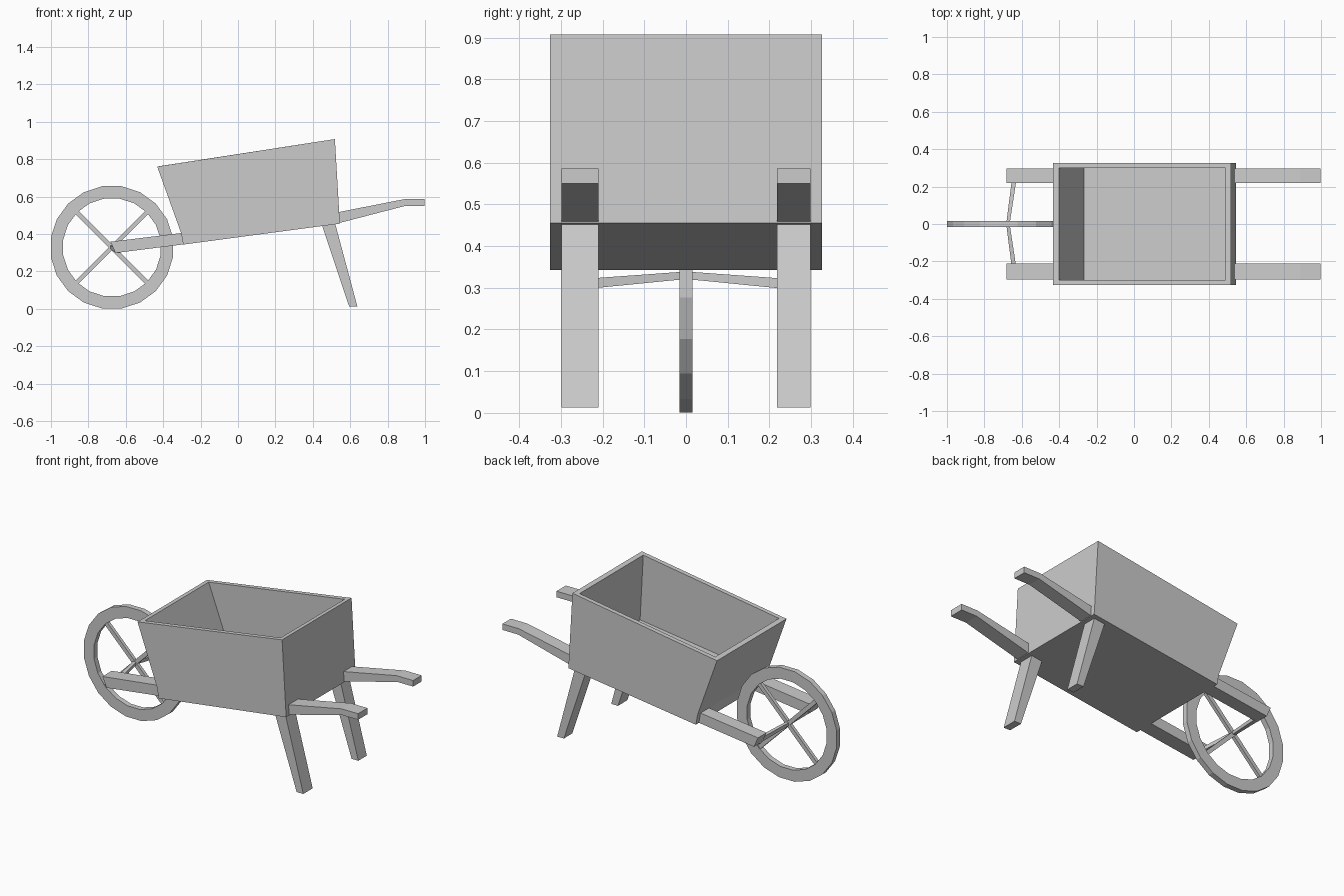
import bpy, bmesh
from math import cos, sin, pi
from mathutils import Vector

if "Cube" in bpy.data.objects:
    bpy.data.objects.remove(bpy.data.objects["Cube"])


def loft(name, rings, cap=True, closed=False):
    """Skin a list of equal-length point rings into one mesh object."""
    bm = bmesh.new()
    vs = [[bm.verts.new(p) for p in r] for r in rings]
    n = len(rings[0])
    pairs = list(zip(vs, vs[1:])) + ([(vs[-1], vs[0])] if closed else [])
    for a, b in pairs:
        for i in range(n):
            j = (i + 1) % n
            bm.faces.new((a[i], a[j], b[j], b[i]))
    if cap and not closed:
        bm.faces.new(vs[0])
        bm.faces.new(vs[-1])
    bmesh.ops.recalc_face_normals(bm, faces=bm.faces[:])
    me = bpy.data.meshes.new(name)
    bm.to_mesh(me)
    bm.free()
    ob = bpy.data.objects.new(name, me)
    bpy.context.collection.objects.link(ob)
    return ob


def prism(name, profile, y0, y1):
    """Extrude an xz profile between two y values."""
    return loft(name, [[(x, y, z) for x, z in profile] for y in (y0, y1)])


def tray_ring(left, right, half):
    (xl, zl), (xr, zr) = left, right
    return [(xl, -half, zl), (xr, -half, zr), (xr, half, zr), (xl, half, zl)]


# Tray: outside from the floor up to the rim, then down the inside
loft("tray", [
    tray_ring((-0.293, 0.343), (0.545, 0.455), 0.326),
    tray_ring((-0.304, 0.404), (0.541, 0.515), 0.326),
    tray_ring((-0.432, 0.76), (0.518, 0.907), 0.326),
    tray_ring((-0.402, 0.765), (0.490, 0.902), 0.299),
    tray_ring((-0.268, 0.408), (0.511, 0.512), 0.299),
])

# Wheel rim: square section swept round a 20-sided circle
WX, WZ, SIDES = -0.674, 0.328, 20
rings = []
for k in range(SIDES):
    a = 2 * pi * (k + 0.5) / SIDES
    rings.append([(WX + r * cos(a), y, WZ + r * sin(a))
                  for r, y in ((0.331, -0.016), (0.331, 0.016), (0.264, 0.016), (0.264, -0.016))])
loft("wheel_rim", rings, closed=True)

# Two crossed spokes
for name, a in (("spoke_rising", pi / 4), ("spoke_falling", -pi / 4)):
    d, n = Vector((cos(a), sin(a))), Vector((-sin(a), cos(a)))
    c = Vector((WX, WZ))
    prism(name, [c + d * s * 0.268 + n * t * 0.012
                 for s, t in ((-1, -1), (1, -1), (1, 1), (-1, 1))], -0.01, 0.01)

# Parts repeated on both sides
for side, y0, y1 in (("right", -0.298, -0.21), ("left", 0.218, 0.298)):
    prism(side + "_wheel_arm",
          [(-0.682, 0.358), (-0.30, 0.405), (-0.293, 0.344), (-0.655, 0.298)], y0, y1)
    prism(side + "_handle",
          [(0.54, 0.458), (0.54, 0.517), (0.89, 0.586), (0.998, 0.586),
           (0.998, 0.55), (0.895, 0.55)], y0, y1)
    prism(side + "_leg",
          [(0.45, 0.444), (0.52, 0.453), (0.638, 0.013), (0.594, 0.013)], y0, y1)
    # Axle half, angled from the hub to the arm
    s = -1 if side == "right" else 1
    loft(side + "_axle", [
        [(x + dx * w, y, z + dz * w) for dx, dz in ((-1, -1), (1, -1), (1, 1), (-1, 1))]
        for x, y, z, w in ((-0.674, 0, 0.33, 0.009), (-0.643, s * 0.222, 0.311, 0.012))])
